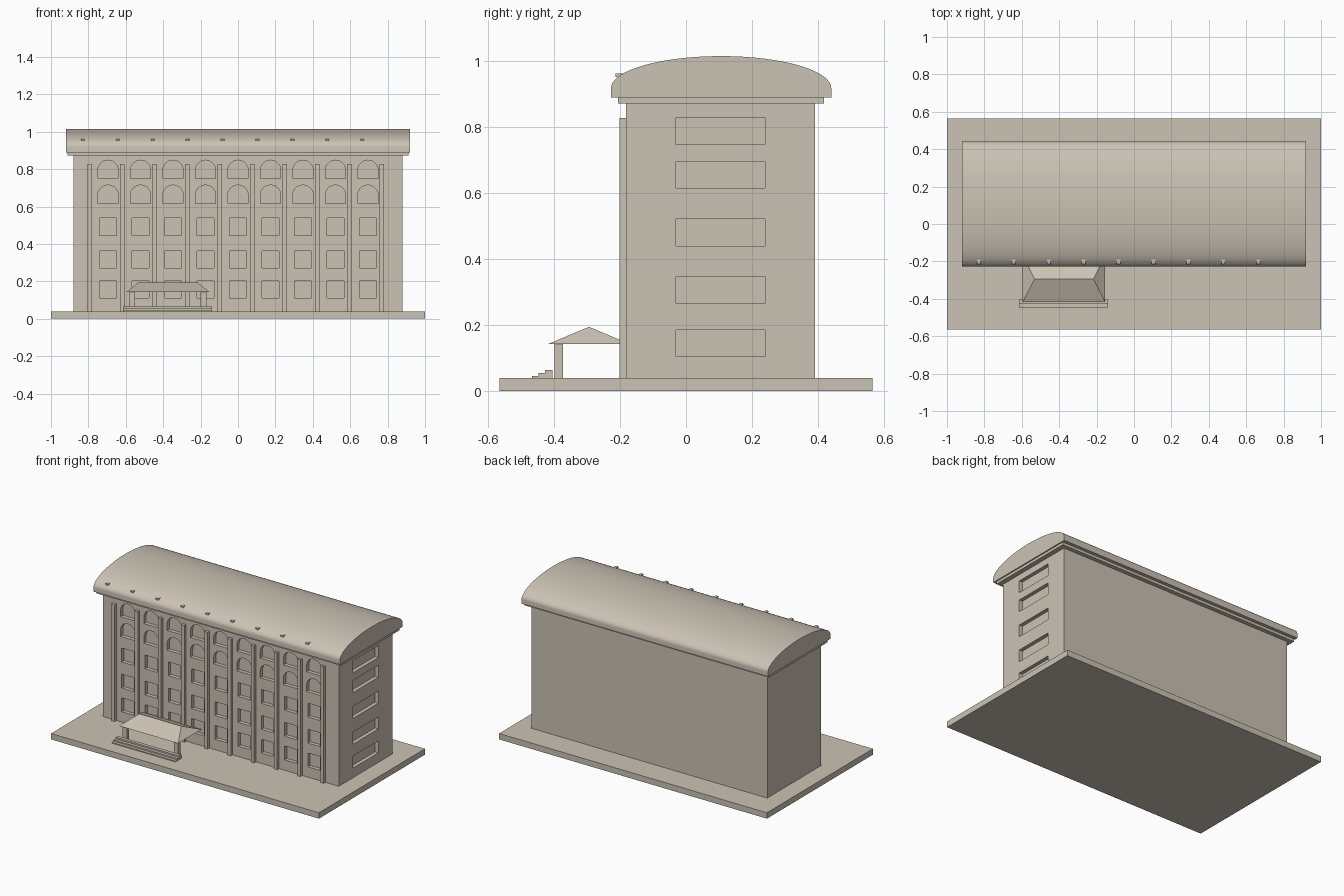
import bpy, bmesh, math

if "Cube" in bpy.data.objects:
    bpy.data.objects.remove(bpy.data.objects["Cube"])

stone = bpy.data.materials.new("warm stone")
stone.diffuse_color = (0.60, 0.545, 0.46, 1)
stone.use_nodes = True
stone.node_tree.nodes["Principled BSDF"].inputs["Base Color"].default_value = stone.diffuse_color


def finish(name, bm):
    """Turn a bmesh into a named stone object."""
    bmesh.ops.recalc_face_normals(bm, faces=bm.faces)
    me = bpy.data.meshes.new(name)
    bm.to_mesh(me)
    bm.free()
    me.materials.append(stone)
    ob = bpy.data.objects.new(name, me)
    bpy.context.collection.objects.link(ob)
    return ob


def prism(bm, pts, axis, a, b):
    """Extrude a profile along x (pts are y,z) or along y (pts are x,z)."""
    def place(p, t):
        return (t, p[0], p[1]) if axis == "x" else (p[0], t, p[1])
    lo = [bm.verts.new(place(p, a)) for p in pts]
    hi = [bm.verts.new(place(p, b)) for p in pts]
    bm.faces.new(lo)
    bm.faces.new(hi[::-1])
    n = len(pts)
    for i in range(n):
        j = (i + 1) % n
        bm.faces.new((lo[i], hi[i], hi[j], lo[j]))


def rect(u0, u1, v0, v1):
    return [(u0, v0), (u1, v0), (u1, v1), (u0, v1)]


def box(name, x0, x1, y0, y1, z0, z1):
    bm = bmesh.new()
    prism(bm, rect(y0, y1, z0, z1), "x", x0, x1)
    return finish(name, bm)


def arch(cx, z0, r, straight, steps=14):
    """Round-headed window outline."""
    pts = [(cx - r, z0), (cx + r, z0)]
    for i in range(steps + 1):
        a = math.pi * i / steps
        pts.append((cx + r * math.cos(a), z0 + straight + r * math.sin(a)))
    return pts


# Ground slab and main block
box("base_slab", -1, 1, -0.565, 0.565, 0, 0.04)
walls = box("main_walls", -0.88, 0.88, -0.182, 0.39, 0.04, 0.872)

# Window recesses: nine columns in front, five wide ones on the right end
DEPTH = 0.025
bm = bmesh.new()
for k in range(-4, 5):
    cx = k * 0.1737
    for z in (0.11, 0.27, 0.446):
        prism(bm, rect(cx - 0.046, cx + 0.046, z, z + 0.093), "y", -0.25, -0.182 + DEPTH)
    for z in (0.616, 0.749):
        prism(bm, arch(cx, z, 0.0545, 0.044), "y", -0.25, -0.182 + DEPTH)
for z in (0.105, 0.266, 0.44, 0.615, 0.748):
    prism(bm, rect(-0.03, 0.24, z, z + 0.081), "x", 0.88 - DEPTH, 0.95)
cutter = finish("window_cutter", bm)
cutter.hide_render = True
cut = walls.modifiers.new("windows", "BOOLEAN")
cut.operation = "DIFFERENCE"
cut.solver = "EXACT"
cut.object = cutter
bpy.context.view_layer.objects.active = walls
bpy.ops.object.modifier_apply(modifier=cut.name)
bpy.data.objects.remove(cutter)

# Pilasters between the window columns
for i in range(10):
    x = -0.792 + i * 0.1735
    box(f"pilaster_{i + 1}", x - 0.012, x + 0.012, -0.202, -0.18, 0.04, 0.828)

# Cornice and vaulted roof
box("cornice", -0.912, 0.912, -0.206, 0.418, 0.872, 0.89)
cy, half, spring, rise = 0.1065, 0.3335, 0.918, 0.097
profile = [(cy - half, 0.89), (cy + half, 0.89)]
for i in range(49):
    a = math.pi * i / 48
    profile.append((cy + half * math.cos(a), spring + rise * math.sin(a)))
bm = bmesh.new()
prism(bm, profile, "x", -0.92, 0.92)
roof = finish("vaulted_roof", bm)
bpy.ops.object.select_all(action="DESELECT")
roof.select_set(True)
bpy.context.view_layer.objects.active = roof
bpy.ops.object.shade_smooth_by_angle(angle=math.radians(35))

# Small blocks along the front of the roof
for i in range(9):
    x = -0.83 + i * 0.1868
    box(f"roof_block_{i + 1}", x - 0.01, x + 0.01, -0.213, -0.185, 0.952, 0.962)

# Entrance canopy: hipped roof with a flat underside
bm = bmesh.new()
eave = [bm.verts.new((x, y, 0.143)) for x, y in
        ((-0.595, -0.418), (-0.154, -0.418), (-0.154, -0.17), (-0.595, -0.17))]
left, right = [bm.verts.new((x, -0.294, 0.195)) for x in (-0.532, -0.217)]
a, b, c, d = eave
for f in ((d, c, b, a), (a, b, right, left), (b, c, right), (c, d, left, right), (d, a, left)):
    bm.faces.new(f)
finish("canopy_roof", bm)

# Canopy posts
for side, x in (("left", -0.568), ("right", -0.184)):
    box(f"canopy_post_{side}", x - 0.016, x + 0.016, -0.398, -0.373, 0.04, 0.143)

# Entrance steps as one stepped profile
steps = [(-0.404, 0.04), (-0.467, 0.04), (-0.467, 0.046), (-0.447, 0.046),
         (-0.447, 0.055), (-0.427, 0.055), (-0.427, 0.065), (-0.404, 0.065)]
bm = bmesh.new()
prism(bm, steps, "x", -0.615, -0.14)
finish("entrance_steps", bm)
